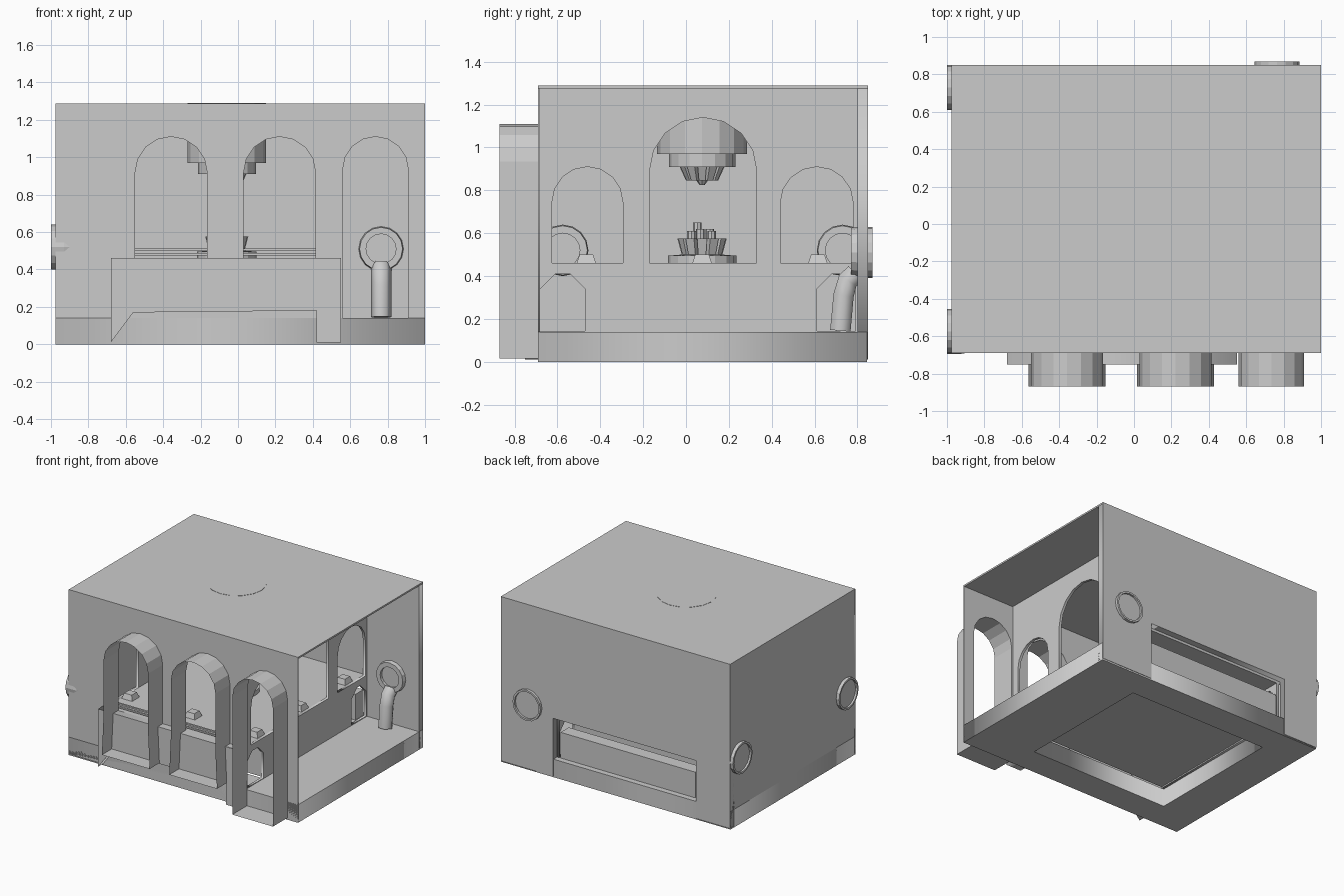
import bpy, bmesh, math
from mathutils import Vector, Matrix

if "Cube" in bpy.data.objects:
    bpy.data.objects.remove(bpy.data.objects["Cube"])

CX, CY = -0.06, 0.075          # centre of the main hall


def finish(name, bm):
    bmesh.ops.recalc_face_normals(bm, faces=bm.faces)
    me = bpy.data.meshes.new(name)
    bm.to_mesh(me)
    bm.free()
    ob = bpy.data.objects.new(name, me)
    bpy.context.collection.objects.link(ob)
    return ob


def box(name, lo, hi):
    lo, hi = Vector(lo), Vector(hi)
    bm = bmesh.new()
    bmesh.ops.create_cube(bm, size=1, matrix=Matrix.Translation((lo + hi) / 2)
                          @ Matrix.Diagonal((*(hi - lo), 1)))
    return finish(name, bm)


def rect(u0, u1, v0, v1):
    return [(u0, v0), (u1, v0), (u1, v1), (u0, v1)]


def arch(u0, u1, v0, v1, n=8, flare=0):
    r, c = (u1 - u0) / 2, (u0 + u1) / 2
    top = [(c + r * math.cos(math.pi * i / n), v1 - r + r * math.sin(math.pi * i / n))
           for i in range(n + 1)]
    mid = [(u1, 0.46)] if flare else []
    end = [(u0, 0.46)] if flare else []
    return [(u0 - flare, v0), (u1 + flare, v0)] + mid + top + end


def pointed(u0, u1, v0, v1):
    c = 0.07
    return [(u0, v0), (u1, v0), (u1, v1 - c), (u1 - c, v1), (u0 + c, v1), (u0, v1 - c)]


def panel(name, loops, pos, thick, axis):
    """Flat wall with holes; axis is the wall's normal."""
    cu = bpy.data.curves.new(name, 'CURVE')
    cu.dimensions, cu.fill_mode, cu.extrude = '2D', 'BOTH', thick / 2
    for pts in loops:
        sp = cu.splines.new('POLY')
        sp.points.add(len(pts) - 1)
        for p, (u, v) in zip(sp.points, pts):
            p.co = (u, v, 0, 1)
        sp.use_cyclic_u = True
    ob = bpy.data.objects.new(name, cu)
    bpy.context.collection.objects.link(ob)
    if axis == 'y':
        ob.rotation_euler, ob.location = (math.pi / 2, 0, 0), (0, pos, 0)
    else:
        ob.rotation_euler, ob.location = (math.pi / 2, 0, math.pi / 2), (pos, 0, 0)
    return to_mesh(ob)


def to_mesh(ob):
    bpy.ops.object.select_all(action='DESELECT')
    ob.select_set(True)
    bpy.context.view_layer.objects.active = ob
    bpy.ops.object.convert(target='MESH')
    return ob


def sleeve(name, pts, y0, y1):
    """Thin arch-shaped surround sticking out of the front wall."""
    bm = bmesh.new()
    a = [bm.verts.new((u, y0, v)) for u, v in pts]
    b = [bm.verts.new((u, y1, v)) for u, v in pts]
    for i in range(len(pts)):
        j = (i + 1) % len(pts)
        bm.faces.new((a[i], a[j], b[j], b[i]))
    return finish(name, bm)


def lathe(name, prof, loc, rot=(0, 0, 0), n=16):
    bm = bmesh.new()
    rings = [[bm.verts.new((r * math.cos(2 * math.pi * k / n), r * math.sin(2 * math.pi * k / n), z))
              for k in range(n)] for r, z in prof]
    for p, q in zip(rings, rings[1:]):
        for k in range(n):
            bm.faces.new((p[k], p[(k + 1) % n], q[(k + 1) % n], q[k]))
    bm.faces.new(rings[0])
    bm.faces.new(rings[-1])
    ob = finish(name, bm)
    ob.location, ob.rotation_euler = loc, rot
    return ob


def slats(name, r0, z0, r1, z1, n=12, w=0.045):
    """Circle of leaning slats between two radii and heights."""
    bm = bmesh.new()
    for k in range(n):
        m = Matrix.Translation((CX, CY, 0)) @ Matrix.Rotation(2 * math.pi * k / n, 4, 'Z')
        vs = [bm.verts.new(m @ Vector((r + d, s * w * (r / 0.115) / 2, z)))
              for r, z in ((r0, z0), (r1, z1))
              for d, s in ((0, -1), (0, 1), (-0.03, 1), (-0.03, -1))]
        for f in ((0, 1, 2, 3), (4, 5, 6, 7), (0, 1, 5, 4), (1, 2, 6, 5), (2, 3, 7, 6), (3, 0, 4, 7)):
            bm.faces.new([vs[i] for i in f])
    return finish(name, bm)


# floor slab with a square pit below the deck
slab = panel("floor_slab", [rect(-0.975, 1, -0.69, 0.845), rect(-0.67, 0.53, -0.47, 0.62)],
             0, 0.14, 'y')
slab.rotation_euler, slab.location = (0, 0, 0), (0, 0, 0.07)

# outer shell, open on the right
box("roof", (-0.975, -0.69, 1.275), (1, 0.85, 1.288))
box("left_wall", (-0.975, -0.69, 0.14), (-0.965, 0.85, 1.28))
arches = [(-0.55, -0.165, 0.18, 1.11, 8, 0.013), (0.03, 0.415, 0.18, 1.11, 8, 0.013),
          (0.56, 0.91, 0.015, 1.11, 8, 0)]
panel("front_wall", [rect(-0.975, 1, 0.01, 1.28)] + [arch(*a) for a in arches],
      -0.686, 0.008, 'y')
for a in arches:
    sleeve("arch_surround", arch(*a), -0.87, -0.69)
panel("back_wall", [[(-0.975, 0.01), (-0.68, 0.01), (-0.68, 0.46), (0.55, 0.46), (0.55, 0.01),
                     (1, 0.01), (1, 1.28), (-0.975, 1.28)]], 0.825, 0.05, 'y')

# hall side walls: tall arch, two small arches, two low passages
for x in (CX - 0.6, CX + 0.6):
    panel("hall_side_wall",
          [rect(-0.685, 0.8, 0.14, 1.278), arch(-0.17, 0.33, 0.46, 1.14),
           arch(-0.625, -0.295, 0.46, 0.91), arch(0.44, 0.78, 0.46, 0.91),
           pointed(-0.68, -0.47, 0.145, 0.41), pointed(0.61, 0.79, 0.145, 0.41)],
          x, 0.02, 'x')

# raised deck, its core, the front apron and the back ledge
box("deck", (-0.68, -0.745, 0.44), (0.55, 0.8, 0.46))
box("deck_core", (-0.65, -0.47, 0.15), (0.53, 0.61, 0.44))
panel("front_apron", [[(-0.68, 0.46), (-0.68, 0.01), (-0.56, 0.17), (0.42, 0.18), (0.42, 0.01),
                       (0.55, 0.01), (0.55, 0.46)]], -0.72, 0.06, 'y')
box("back_ledge", (-0.64, 0.7, 0.14), (0.52, 0.8, 0.34))
for z in (0.475, 0.5):
    box("deck_rail", (-0.65, -0.68, z), (0.53, -0.665, z + 0.012))

# small tapered feet around the deck edge
for i in (-1, 0, 1):
    for j in (-1, 0, 1):
        if i or j:
            lathe("deck_foot", [(0.064, 0), (0.045, 0.04)],
                  (CX + i * 0.54, CY + j * 0.54, 0.46), (0, 0, 0), 4).data.transform(
                      Matrix.Rotation(math.pi / 4, 4, 'Z'))

# round pipe collars through the left and back walls
collar = [(0.08, 0.02), (0.08, 0), (0.115, 0), (0.12, 0.03), (0.12, 0.1),
          (0.105, 0.1), (0.105, 0.085)]
lathe("back_collar", collar, (0.765, 0.77, 0.51), (-math.pi / 2, 0, 0))
for y in (0.73, -0.575):
    lathe("left_collar", collar, (-0.9, y, 0.52), (0, -math.pi / 2, 0))

# bent chute below the back collar
cu = bpy.data.curves.new("chute", 'CURVE')
cu.dimensions, cu.bevel_depth, cu.bevel_resolution, cu.use_fill_caps = '3D', 0.055, 1, True
sp = cu.splines.new('POLY')
path = [(0.79, 0.41), (0.755, 0.38), (0.735, 0.31), (0.72, 0.145)]
sp.points.add(len(path) - 1)
for p, (y, z) in zip(sp.points, path):
    p.co = (0.765, y, z, 1)
chute = bpy.data.objects.new("chute", cu)
bpy.context.collection.objects.link(chute)
to_mesh(chute)

# central machine: floor base with crown
lathe("crown_base", [(0.16, 0.455), (0.16, 0.495), (0.1, 0.5)], (CX, CY, 0))
slats("crown_slats", 0.095, 0.5, 0.115, 0.575)
lathe("crown_core", [(0.07, 0.49), (0.08, 0.57)], (CX, CY, 0), n=12)
for k, h in enumerate((0.65, 0.61, 0.62, 0.61, 0.62)):
    a = 2 * math.pi * k / 5 + 3.6
    x, y = CX + 0.05 * math.cos(a), CY + 0.05 * math.sin(a)
    lathe("crown_peg", [(0.02, 0.56), (0.02, h)], (x, y, 0), n=8)

# central machine: ceiling drum with hanging crown
lathe("ceiling_drum", [(0.21, 0.97), (0.21, 1.29)], (CX, CY, 0))
lathe("ceiling_ring", [(0.155, 0.91), (0.155, 0.975)], (CX, CY, 0))
slats("hanging_slats", 0.105, 0.91, 0.075, 0.845)
lathe("hanging_tip", [(0.012, 0.825), (0.03, 0.85), (0.07, 0.91)], (CX, CY, 0), n=8)
